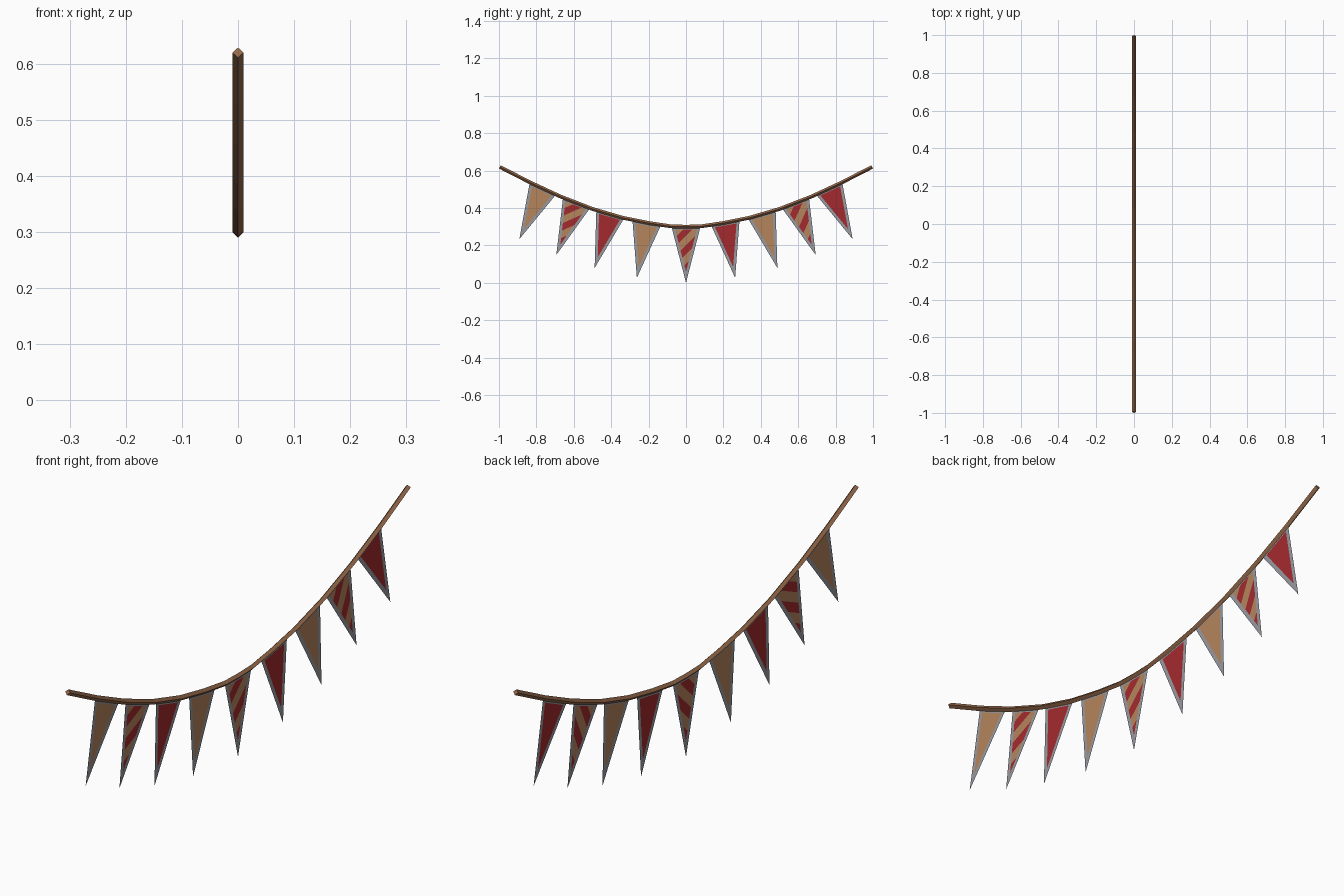
import bpy, bmesh, math
from mathutils import Vector

if "Cube" in bpy.data.objects:
    bpy.data.objects.remove(bpy.data.objects["Cube"])


def material(name, rgb):
    lin = [(c / 255 / 12.92) if c < 10 else ((c / 255 + 0.055) / 1.055) ** 2.4 for c in rgb]
    m = bpy.data.materials.new(name)
    m.diffuse_color = (*lin, 1)
    m.use_nodes = True
    m.node_tree.nodes["Principled BSDF"].inputs["Base Color"].default_value = m.diffuse_color
    return m


ROPE = material("rope brown", (150, 105, 74))
GREY = material("border grey", (152, 154, 161))
TAN = material("cloth tan", (180, 133, 92))
RED = material("cloth red", (164, 42, 46))

# Sagging line: right half, mirrored to the left
HALF = [(0.08, 0.302), (0.20, 0.32), (0.34, 0.348), (0.50, 0.395),
        (0.67, 0.461), (0.83, 0.535), (0.996, 0.62)]
PATH = [(-y, z) for y, z in reversed(HALF)] + [(0, 0.30)] + HALF


def sag(y):
    for (y0, z0), (y1, z1) in zip(PATH, PATH[1:]):
        if y0 <= y <= y1:
            return z0 + (z1 - z0) * (y - y0) / (y1 - y0)


def finish(bm, name, mats):
    me = bpy.data.meshes.new(name)
    bm.to_mesh(me)
    bm.free()
    for m in mats:
        me.materials.append(m)
    ob = bpy.data.objects.new(name, me)
    bpy.context.collection.objects.link(ob)
    return ob


def make_rope(r=0.010):
    # Diamond section swept along the line
    bm = bmesh.new()
    rings = []
    for i, (y, z) in enumerate(PATH):
        a, b = PATH[max(i - 1, 0)], PATH[min(i + 1, len(PATH) - 1)]
        t = Vector((0, b[0] - a[0], b[1] - a[1])).normalized()
        up = Vector((0, -t.z, t.y))
        side = Vector((1, 0, 0))
        c = Vector((0, y, z))
        rings.append([bm.verts.new(c + d * r) for d in (up, side, -up, -side)])
    for p, q in zip(rings, rings[1:]):
        for k in range(4):
            bm.faces.new((p[k], p[k - 1], q[k - 1], q[k]))
    bm.faces.new(rings[0])
    bm.faces.new(rings[-1])
    bmesh.ops.recalc_face_normals(bm, faces=bm.faces)
    finish(bm, "rope", [ROPE])


def make_pennant(name, y, style, width=0.155, length=0.30):
    bm = bmesh.new()
    pts = [(0, -width / 2, 0), (0, 0, -length), (0, width / 2, 0)]
    inner = bm.faces.new([bm.verts.new(p) for p in pts])
    bm.normal_update()
    # Grey border left around an inset cloth panel
    bmesh.ops.inset_individual(bm, faces=[inner], thickness=0.015, use_even_offset=True)
    inner.material_index = 1
    if style == "striped":
        n = Vector((0, -1, 1)).normalized()
        centres = [-0.017 + 0.07 * k for k in range(-4, 3)]
        for s in centres:
            for e in (-0.0175, 0.0175):
                faces = [f for f in bm.faces if f.material_index == 1]
                geom = list({x for f in faces for x in (*f.verts, *f.edges)}) + faces
                bmesh.ops.bisect_plane(bm, geom=geom, plane_co=n * (s + e), plane_no=n)
        for f in bm.faces:
            d = f.calc_center_median().dot(n)
            if f.material_index == 1 and any(abs(d - s) < 0.0175 for s in centres):
                f.material_index = 2
    ob = finish(bm, name, [GREY, RED if style == "red" else TAN, RED])
    # Hang square to the line
    slope = (sag(y + 0.07) - sag(y - 0.07)) / 0.14
    ob.location = (0, y, sag(y))
    ob.rotation_euler = (math.atan(slope), 0, 0)


make_rope()
spots = [0.21, 0.405, 0.585, 0.765]
for i, y in enumerate([-s for s in reversed(spots)] + [0] + spots):
    make_pennant(f"pennant_{i + 1}", y, ("tan", "striped", "red")[i % 3])
